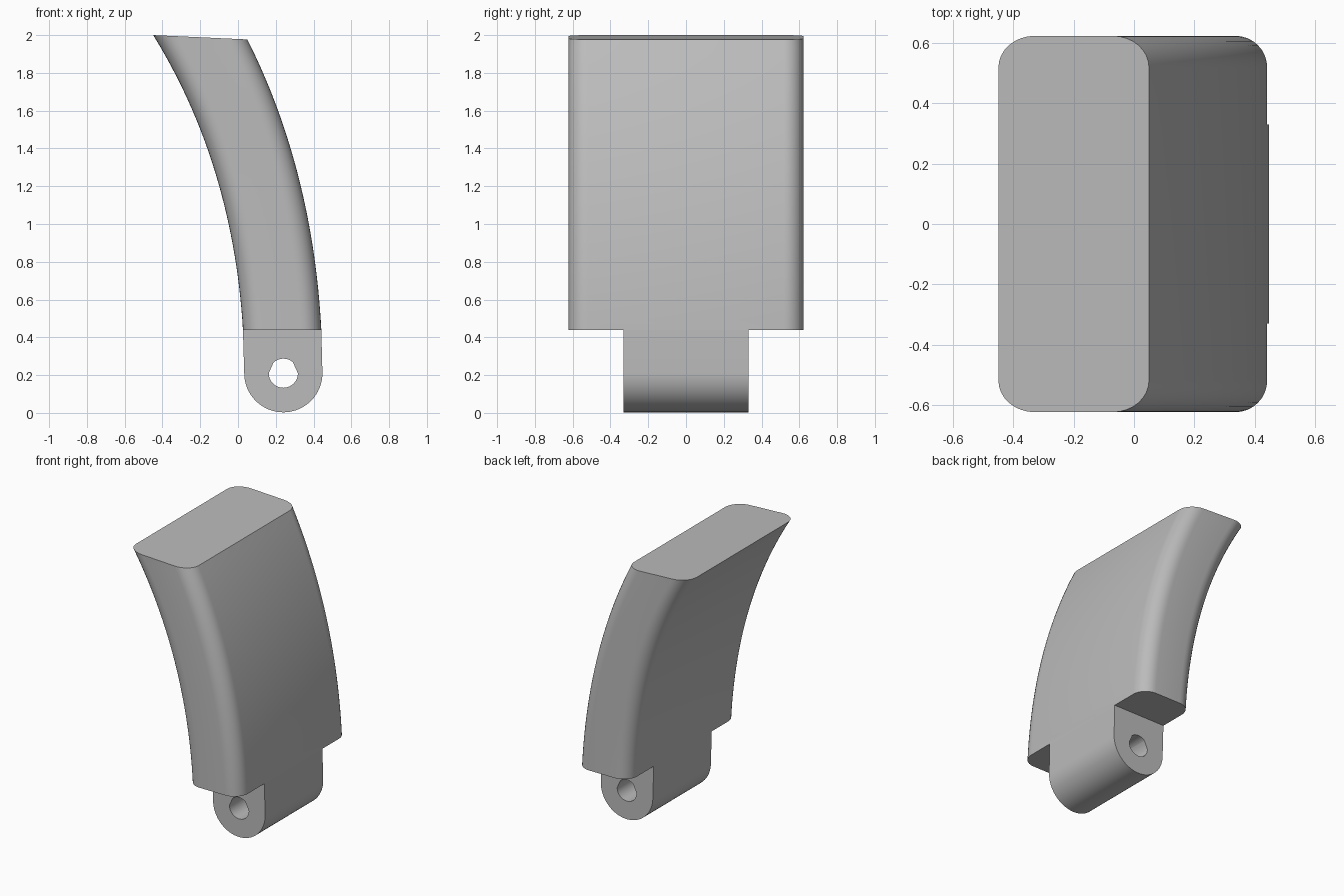
import bpy, bmesh, math

if "Cube" in bpy.data.objects:
    bpy.data.objects.remove(bpy.data.objects["Cube"])

grey = bpy.data.materials.new("plain grey")
grey.diffuse_color = (0.5, 0.5, 0.5, 1)
grey.use_nodes = True
grey.node_tree.nodes["Principled BSDF"].inputs["Base Color"].default_value = grey.diffuse_color

PIN_X, PIN_Z, PIN_R, HOLE_R = 0.24, 0.21, 0.207, 0.077
SHOULDER, HALF_W, LUG_W = 0.44, 0.623, 0.33


def edge_x(side, z):
    """Curved outline: side 0 is the inner edge, side 1 the outer edge."""
    u = z - PIN_Z
    if side:
        return PIN_X + PIN_R - 0.112 * u**2 - 0.0049 * u**4
    return PIN_X - PIN_R - 0.128 * u**2 - 0.0070 * u**4


def finish(name, bm):
    bmesh.ops.recalc_face_normals(bm, faces=bm.faces)
    mesh = bpy.data.meshes.new(name)
    bm.to_mesh(mesh)
    bm.free()
    mesh.materials.append(grey)
    obj = bpy.data.objects.new(name, mesh)
    bpy.context.collection.objects.link(obj)
    bpy.ops.object.select_all(action='DESELECT')
    obj.select_set(True)
    bpy.context.view_layer.objects.active = obj
    bpy.ops.object.shade_smooth_by_angle(angle=math.radians(30))


def bridge(bm, a, b):
    n = len(a)
    for i in range(n):
        j = (i + 1) % n
        bm.faces.new((a[i], a[j], b[j], b[i]))


# Curved body: rounded rectangular sections lofted up the two edges
bm = bmesh.new()
STEPS, CORNER = 28, 8
rings = []
for s in range(STEPS + 1):
    t = s / STEPS
    zl = SHOULDER + t * (2.0 - SHOULDER)
    zr = SHOULDER + t * (1.977 - SHOULDER)
    xl, xr = edge_x(0, zl), edge_x(1, zr)
    rx, ry = 0.105 + 0.015 * t, 0.105
    ring = []
    for k, (sx, sy) in enumerate(((1, 1), (-1, 1), (-1, -1), (1, -1))):
        for c in range(CORNER + 1):
            a = math.pi / 2 * (k + c / CORNER)
            cx = xr - rx if sx > 0 else xl + rx
            x = cx + rx * math.cos(a)
            y = sy * (HALF_W - ry) + ry * math.sin(a)
            f = (x - xl) / (xr - xl)
            ring.append(bm.verts.new((x, y, zl + f * (zr - zl))))
    rings.append(ring)
for a, b in zip(rings, rings[1:]):
    bridge(bm, a, b)
bm.faces.new(rings[-1])
bm.faces.new(rings[0])
# Open the underside where the lug joins
for y in (-LUG_W, LUG_W):
    base = [f for f in bm.faces if all(v.co.z < SHOULDER + 1e-4 for v in f.verts)]
    geom = base + list({e for f in base for e in f.edges}) + list({v for f in base for v in f.verts})
    bmesh.ops.bisect_plane(bm, geom=geom, plane_co=(0, y, 0), plane_no=(0, 1, 0))
middle = [f for f in bm.faces if all(v.co.z < SHOULDER + 1e-4 for v in f.verts)
          and abs(f.calc_center_median().y) < 0.1]
bmesh.ops.delete(bm, geom=middle, context='FACES_ONLY')
finish("curved_body", bm)

# Hinge lug: rounded end with a pin hole, open where it meets the body
bm = bmesh.new()
N = 32
outer = [(edge_x(0, SHOULDER), SHOULDER)]
outer += [(PIN_X + PIN_R * math.cos(a), PIN_Z + PIN_R * math.sin(a))
          for a in (math.pi * (1 + i / N) for i in range(N + 1))]
outer += [(edge_x(1, SHOULDER), SHOULDER)]
top_l, top_r = outer[0], outer[-1]
outer += [(top_r[0] + (top_l[0] - top_r[0]) * i / N, SHOULDER) for i in range(1, N)]
# Hole points sit at the same bearing as their outer partners
inner = []
for x, z in outer:
    d = math.hypot(x - PIN_X, z - PIN_Z)
    inner.append((PIN_X + HOLE_R * (x - PIN_X) / d, PIN_Z + HOLE_R * (z - PIN_Z) / d))


def loop(points, y):
    return [bm.verts.new((x, y, z)) for x, z in points]


of, ob = loop(outer, -LUG_W), loop(outer, LUG_W)
hf, hb = loop(inner, -LUG_W), loop(inner, LUG_W)
bridge(bm, of, ob)
bridge(bm, hf, hb)
bridge(bm, of, hf)
bridge(bm, ob, hb)
roof = [f for f in bm.faces if all(v.co.z > SHOULDER - 1e-4 for v in f.verts)]
bmesh.ops.delete(bm, geom=roof, context='FACES_ONLY')
finish("hinge_lug", bm)
